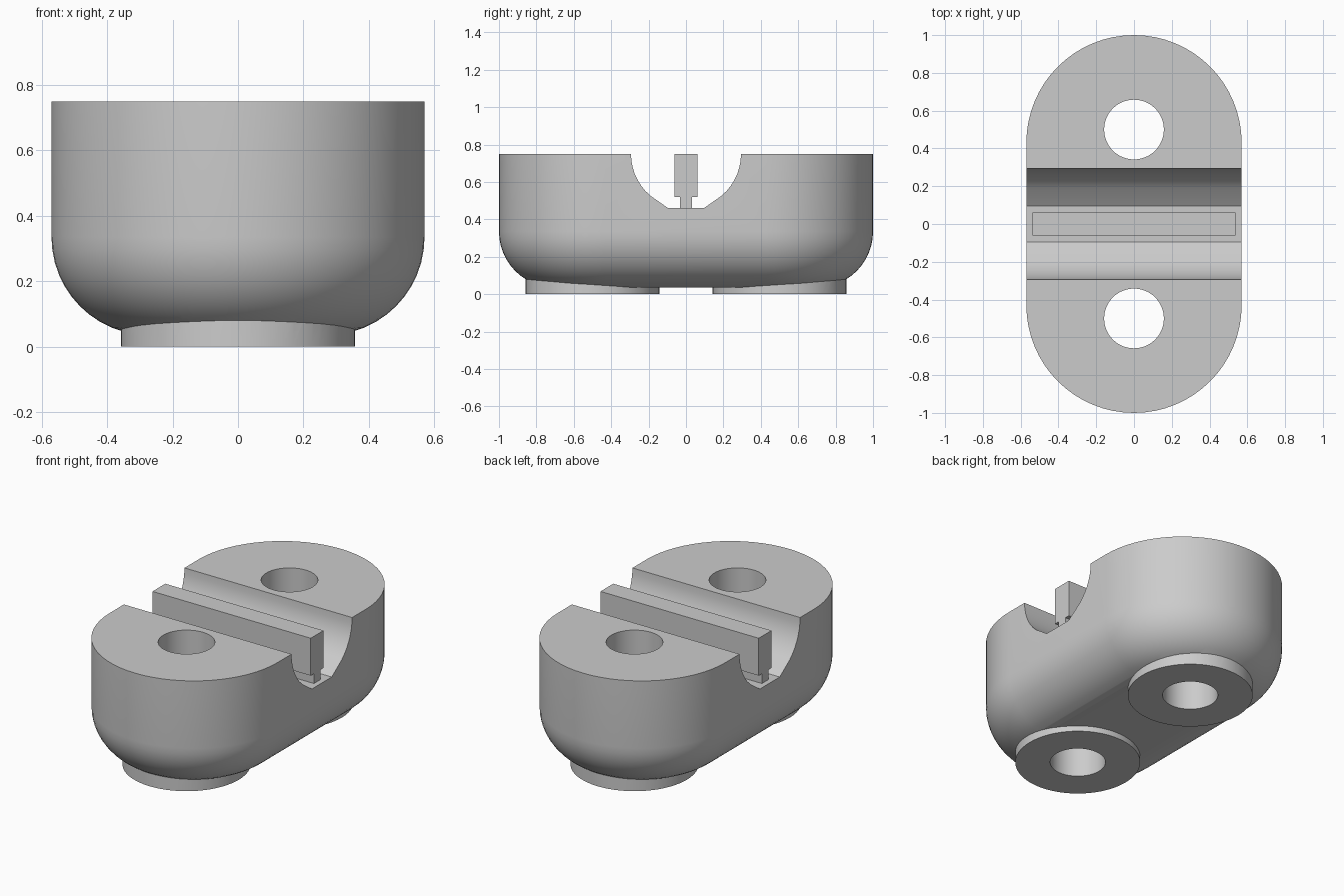
import bpy, bmesh
from math import sin, cos, pi, radians

if "Cube" in bpy.data.objects:
    bpy.data.objects.remove(bpy.data.objects["Cube"])

HALF_W, END_Y = 0.57, 0.43      # stadium plan: radius and arc centre
TOP, BOTTOM, FILLET = 0.75, 0.035, 0.3
HOLE_Y = 0.5

grey = bpy.data.materials.new("plain grey")
grey.use_nodes = True
colour = (0.6, 0.6, 0.6, 1)
grey.diffuse_color = colour
grey.node_tree.nodes["Principled BSDF"].inputs["Base Color"].default_value = colour


def finish(name, bm):
    bmesh.ops.recalc_face_normals(bm, faces=bm.faces)
    mesh = bpy.data.meshes.new(name)
    bm.to_mesh(mesh)
    bm.free()
    mesh.materials.append(grey)
    obj = bpy.data.objects.new(name, mesh)
    bpy.context.collection.objects.link(obj)
    return obj


def loft(name, rings):
    """Skin a stack of equal-length point rings and cap both ends."""
    bm = bmesh.new()
    loops = [[bm.verts.new(p) for p in ring] for ring in rings]
    n = len(loops[0])
    for a, b in zip(loops, loops[1:]):
        for i in range(n):
            j = (i + 1) % n
            bm.faces.new((a[i], a[j], b[j], b[i]))
    bm.faces.new(loops[0])
    bm.faces.new(loops[-1])
    return finish(name, bm)


def stadium(radius, z, steps=32):
    ring = []
    for side in (1, -1):
        for i in range(steps + 1):
            a = pi * i / steps
            ring.append((side * radius * cos(a), side * (END_Y + radius * sin(a)), z))
    return ring


def cylinder(name, radius, y, z0, z1, steps=64):
    def circle(z):
        return [(radius * cos(2 * pi * i / steps), y + radius * sin(2 * pi * i / steps), z)
                for i in range(steps)]
    return loft(name, [circle(z0), circle(z1)])


def bar(name, half_profile, half_length):
    """Extrude a mirrored y-z profile along x."""
    outline = half_profile + [(-y, z) for y, z in reversed(half_profile)]
    return loft(name, [[(x, y, z) for y, z in outline] for x in (-half_length, half_length)])


def combine(target, tool, operation):
    mod = target.modifiers.new(operation.lower(), "BOOLEAN")
    mod.operation, mod.object, mod.solver = operation, tool, "EXACT"
    bpy.ops.object.select_all(action="DESELECT")
    bpy.context.view_layer.objects.active = target
    target.select_set(True)
    bpy.ops.object.modifier_apply(modifier=mod.name)
    bpy.data.objects.remove(tool)


# Body: rounded block with a filleted underside
rings = []
for i in range(13):
    a = pi / 2 * i / 12
    rings.append(stadium(HALF_W - FILLET * (1 - sin(a)), BOTTOM + FILLET * (1 - cos(a))))
rings.append(stadium(HALF_W, TOP))
body = loft("body", rings)

# Round feet under each end
for y in (-HOLE_Y, HOLE_Y):
    combine(body, cylinder("foot", 0.357, y, 0, 0.2), "UNION")

# Cross channel: arc sides, sloped lower flanks, flat floor
arc = [(0.294 * cos(radians(a)), TOP - 0.294 * sin(radians(a))) for a in range(0, 50, 7)]
channel = [(0.294, 0.9)] + arc + [(0.096, 0.46)]
combine(body, bar("channel_cutter", channel, 0.8), "DIFFERENCE")

# Bolt holes through body and feet
for y in (-HOLE_Y, HOLE_Y):
    combine(body, cylinder("hole_cutter", 0.158, y, -0.1, 1), "DIFFERENCE")

# T-shaped rail standing in the channel
rail = bar("rail", [(0.031, 0.45), (0.031, 0.52), (0.062, 0.52), (0.062, TOP)], 0.538)

bpy.ops.object.select_all(action="DESELECT")
body.select_set(True)
bpy.context.view_layer.objects.active = body
bpy.ops.object.shade_smooth_by_angle(angle=radians(25))
